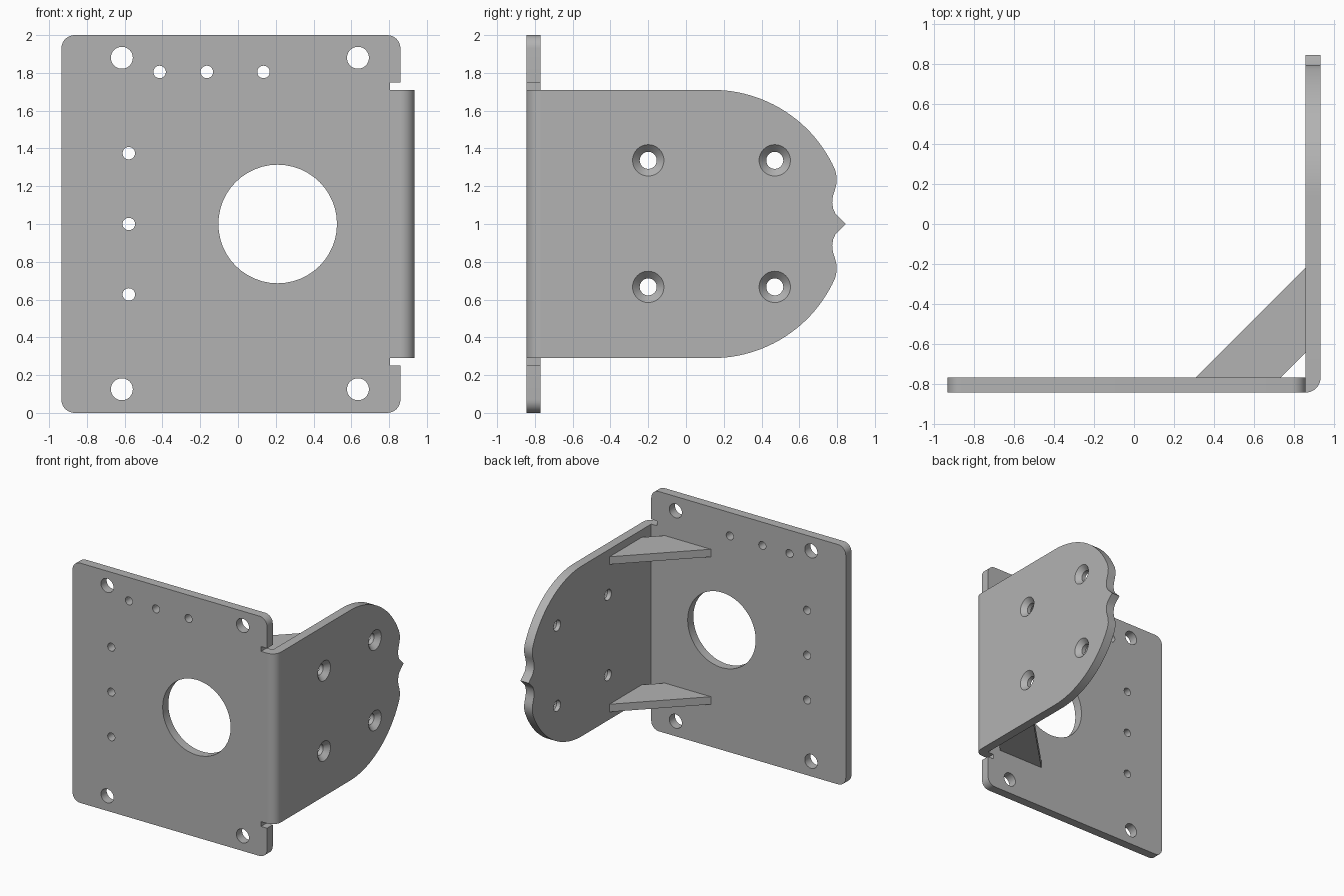
import bpy, bmesh
from math import radians, sin, cos
from mathutils import Matrix, Vector

cube = bpy.data.objects.get("Cube")
if cube:
    bpy.data.objects.remove(cube, do_unlink=True)

steel = bpy.data.materials.new("grey metal")
steel.use_nodes = True
GREY = (0.45, 0.45, 0.45, 1)
steel.diffuse_color = GREY
steel.node_tree.nodes["Principled BSDF"].inputs["Base Color"].default_value = GREY

XIN, XOUT = 0.86, 0.935      # side flange thickness
YOUT, YIN = -0.845, -0.77    # face plate thickness
ZLO, ZHI = 0.29, 1.71        # flange bottom and top


def arc(cx, cy, r, a0, a1, n):
    steps = [radians(a0 + (a1 - a0) * i / n) for i in range(n + 1)]
    return [(cx + r * cos(a), cy + r * sin(a)) for a in steps]


def make_object(name, bm):
    bmesh.ops.recalc_face_normals(bm, faces=bm.faces)
    mesh = bpy.data.meshes.new(name)
    bm.to_mesh(mesh)
    bm.free()
    mesh.materials.append(steel)
    obj = bpy.data.objects.new(name, mesh)
    bpy.context.collection.objects.link(obj)
    return obj


def prism(name, outline, place, lo, hi):
    """Extrude a 2D outline; place(u, v, w) turns it into a 3D point."""
    bm = bmesh.new()
    face = bm.faces.new([bm.verts.new(place(u, v, lo)) for u, v in outline])
    grown = bmesh.ops.extrude_face_region(bm, geom=[face])["geom"]
    shift = Vector(place(0, 0, hi)) - Vector(place(0, 0, lo))
    moved = [g for g in grown if isinstance(g, bmesh.types.BMVert)]
    bmesh.ops.translate(bm, verts=moved, vec=shift)
    return make_object(name, bm)


def cut(obj, holes, axis):
    """Cut round holes given as (centre, radius1, radius2, depth)."""
    turn = Matrix.Rotation(radians(90), 4, axis)
    bm = bmesh.new()
    for centre, r1, r2, depth in holes:
        bmesh.ops.create_cone(bm, cap_ends=True, segments=48, radius1=r1, radius2=r2,
                              depth=depth, matrix=Matrix.Translation(centre) @ turn)
    cutter = make_object("hole_cutter", bm)
    cutter.hide_render = True
    mod = obj.modifiers.new("holes", "BOOLEAN")
    mod.operation, mod.solver, mod.object = "DIFFERENCE", "EXACT", cutter
    bpy.context.view_layer.objects.active = obj
    bpy.ops.object.modifier_apply(modifier=mod.name)
    bpy.data.objects.remove(cutter, do_unlink=True)


def smooth(obj):
    bpy.ops.object.select_all(action="DESELECT")
    obj.select_set(True)
    bpy.context.view_layer.objects.active = obj
    bpy.ops.object.shade_smooth_by_angle(angle=radians(30))


# Face plate: rounded corners and two bend relief slots
R = 0.07
right_half = arc(XIN - R, R, R, -90, 0, 8) + [(XIN, 0.25), (0.805, 0.25), (0.805, ZLO), (XIN, ZLO)]
right_side = right_half + [(x, 2 - z) for x, z in reversed(right_half)]
left_side = arc(-XOUT + R, 2 - R, R, 90, 180, 8) + arc(-XOUT + R, R, R, 180, 270, 8)
face_plate = prism("face_plate", right_side + left_side, lambda u, v, w: (u, w, v), YOUT, YIN)

round_holes = [(0.21, 1.0, 0.314)]
round_holes += [(x, z, 0.058) for x in (-0.615, 0.635) for z in (0.125, 1.88)]
round_holes += [(x, 1.805, 0.033) for x in (-0.415, -0.165, 0.135)]
round_holes += [(-0.578, z, 0.033) for z in (0.627, 1.0, 1.375)]
cut(face_plate, [((x, YIN, z), r, r, 0.4) for x, z, r in round_holes], "X")

# Rounded bend joining the plate and the flange
bend = prism("bend", [(XIN, YIN)] + arc(XIN, YIN, XOUT - XIN, -90, 0, 12),
             lambda u, v, w: (u, v, w), ZLO, ZHI)

# Side flange: big round end with a small pointed tip between two hollows
upper = [(YIN, ZHI)] + arc(0.14, 1.0, 0.71, 90, 24, 24)
upper += [(0.798, 1.25), (0.797, 1.215), (0.788, 1.18), (0.778, 1.15),
          (0.774, 1.115), (0.779, 1.08), (0.792, 1.053)]
outline = upper + [(0.846, 1.0)] + [(y, 2 - z) for y, z in reversed(upper)]
side_flange = prism("side_flange", outline, lambda u, v, w: (w, u, v), XIN, XOUT)

# Countersunk screw holes
spots = [(y, z) for y in (-0.2, 0.47) for z in (0.667, 1.337)]
cut(side_flange, [((XIN, y, z), 0.045, 0.045, 0.4) for y, z in spots], "Y")
cut(side_flange, [((0.92, y, z), 0.045, 0.0925, 0.05) for y, z in spots], "Y")

# Diagonal gussets, upper and lower
brace = [(0.31, YIN), (0.735, YIN), (XIN, -0.645), (XIN, -0.22)]
gussets = [prism(name, brace, lambda u, v, w: (u, v, w), z - 0.032, z + 0.032)
           for name, z in (("upper_gusset", 1.615), ("lower_gusset", 0.385))]

for part in [face_plate, bend, side_flange] + gussets:
    smooth(part)
